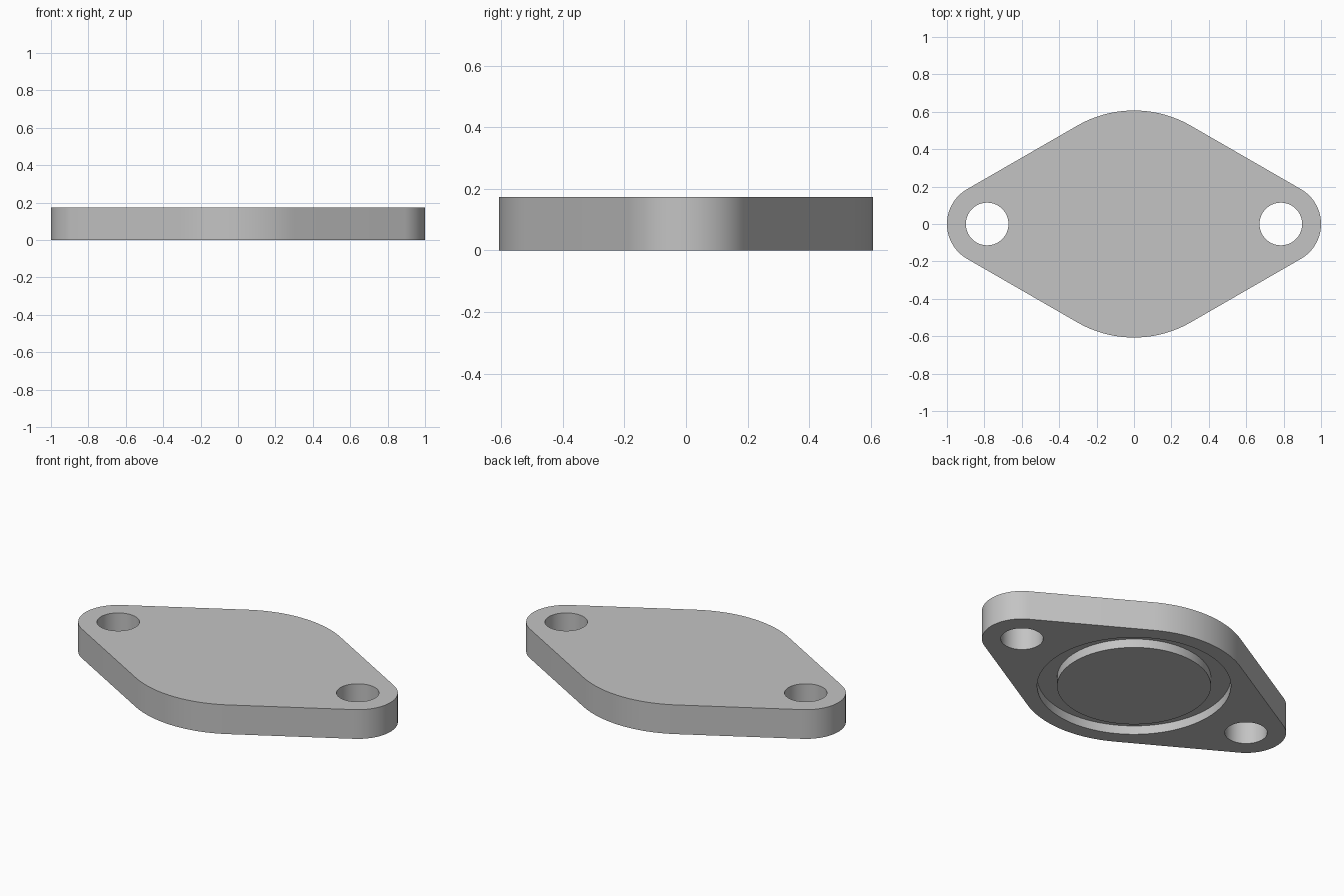
import bpy
import bmesh
from math import cos, sin, pi, radians

THICK = 0.173
BOSS_R, END_R, END_X = 0.607, 0.215, 0.785
HOLE_R = 0.114
GROOVE_IN, GROOVE_OUT, GROOVE_DEPTH = 0.413, 0.52, 0.052

cube = bpy.data.objects.get("Cube")
if cube:
    bpy.data.objects.remove(cube, do_unlink=True)

grey = bpy.data.materials.new("plain grey")
grey.use_nodes = True
colour = (0.55, 0.55, 0.55, 1)
grey.diffuse_color = colour
grey.node_tree.nodes["Principled BSDF"].inputs["Base Color"].default_value = colour


def arc(cx, r, start, end, steps):
    """Points on an arc centred on the x axis, angles in degrees."""
    angles = [radians(start + (end - start) * i / steps) for i in range(steps + 1)]
    return [(cx + r * cos(a), r * sin(a)) for a in angles]


def make_object(name, bm):
    bmesh.ops.recalc_face_normals(bm, faces=bm.faces)
    mesh = bpy.data.meshes.new(name)
    bm.to_mesh(mesh)
    bm.free()
    mesh.materials.append(grey)
    obj = bpy.data.objects.new(name, mesh)
    bpy.context.collection.objects.link(obj)
    return obj


def prism(name, outline, z0, z1):
    bm = bmesh.new()
    face = bm.faces.new([bm.verts.new((x, y, z0)) for x, y in outline])
    top = bmesh.ops.extrude_face_region(bm, geom=[face])["geom"]
    verts = [v for v in top if isinstance(v, bmesh.types.BMVert)]
    bmesh.ops.translate(bm, verts=verts, vec=(0, 0, z1 - z0))
    return make_object(name, bm)


def ring(name, r0, r1, z0, z1):
    bm = bmesh.new()
    corners = [(r0, z0), (r1, z0), (r1, z1), (r0, z1)]
    verts = [bm.verts.new((r, 0, z)) for r, z in corners]
    edges = [bm.edges.new((verts[i], verts[(i + 1) % 4])) for i in range(4)]
    bmesh.ops.spin(bm, geom=verts + edges, cent=(0, 0, 0), axis=(0, 0, 1),
                   angle=2 * pi, steps=96, use_merge=True)
    bmesh.ops.remove_doubles(bm, verts=bm.verts, dist=0.0001)
    return make_object(name, bm)


# Flange plate: a wide central arc and two end arcs joined by tangent lines
outline = (arc(END_X, END_R, -60, 60, 32) + arc(0, BOSS_R, 60, 120, 24)
           + arc(-END_X, END_R, 120, 240, 32) + arc(0, BOSS_R, 240, 300, 24))
plate = prism("flange_plate", outline, 0, THICK)

# Cutters: two bolt holes through the plate and a ring groove underneath
cutters = [prism("bolt_hole_cutter", arc(side * END_X, HOLE_R, 0, 354.375, 63), -0.1, THICK + 0.1)
           for side in (-1, 1)]
cutters.append(ring("seal_groove_cutter", GROOVE_IN, GROOVE_OUT, -0.1, GROOVE_DEPTH))

bpy.ops.object.select_all(action="DESELECT")
bpy.context.view_layer.objects.active = plate
plate.select_set(True)
for cutter in cutters:
    cutter.hide_render = True
    mod = plate.modifiers.new(cutter.name, "BOOLEAN")
    mod.operation = "DIFFERENCE"
    mod.solver = "EXACT"
    mod.object = cutter
    bpy.ops.object.modifier_apply(modifier=mod.name)
    bpy.data.objects.remove(cutter, do_unlink=True)

bpy.ops.object.shade_smooth_by_angle(angle=radians(30))
